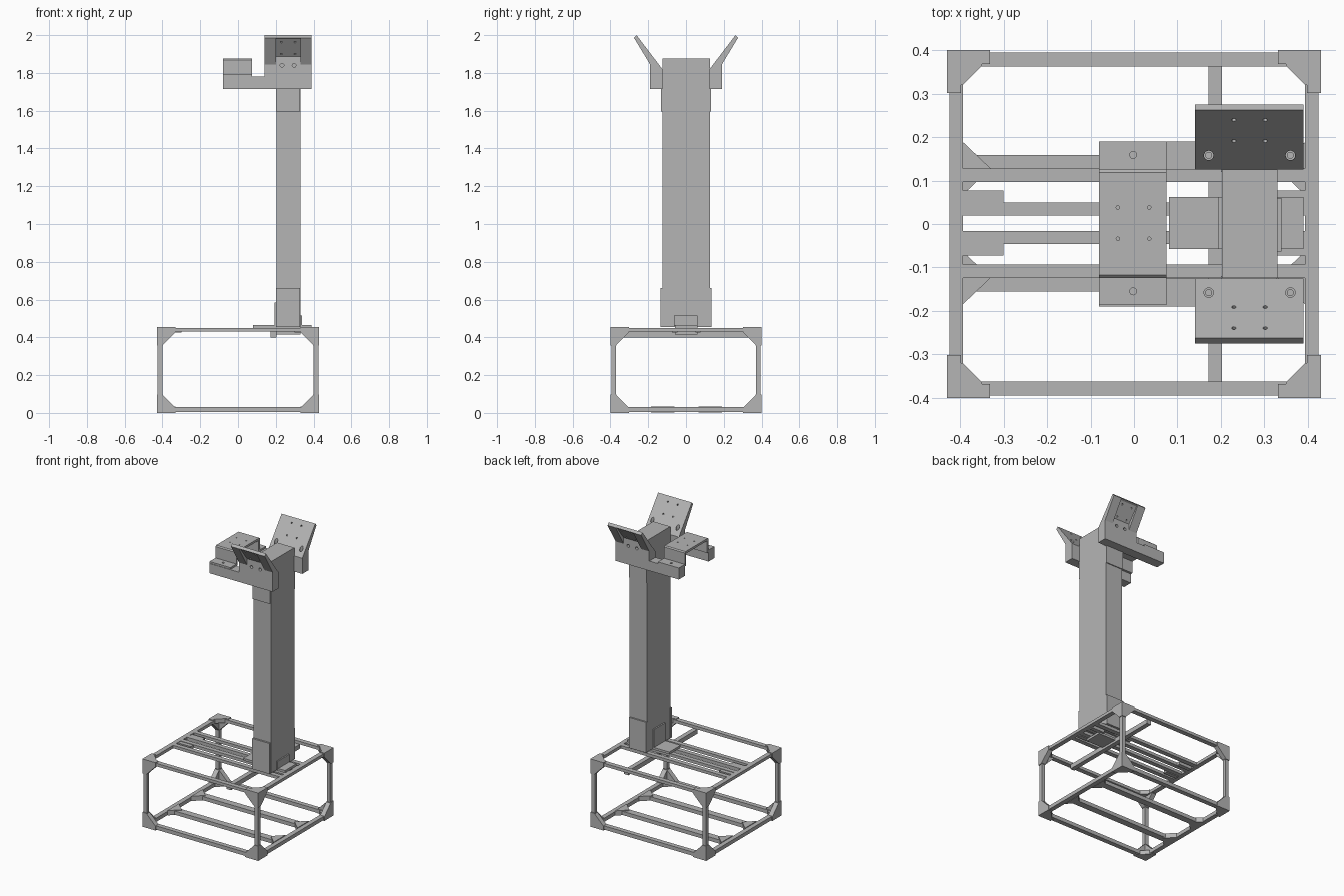
import bpy, bmesh
from mathutils import Vector

if "Cube" in bpy.data.objects:
    bpy.data.objects.remove(bpy.data.objects["Cube"], do_unlink=True)

GREY = (0.46, 0.46, 0.46, 1)
mat = bpy.data.materials.new("plain_grey")
mat.use_nodes = True
mat.diffuse_color = GREY
shader = next(n for n in mat.node_tree.nodes if n.type == "BSDF_PRINCIPLED")
shader.inputs["Base Color"].default_value = GREY


def prism(name, pts, axis, a, b):
    """Extrude a 2D outline along an axis from a to b."""
    def place(p, q):
        return {"x": (q, p[0], p[1]), "y": (p[0], q, p[1]), "z": (p[0], p[1], q)}[axis]
    bm = bmesh.new()
    face = bm.faces.new([bm.verts.new(place(p, a)) for p in pts])
    ext = bmesh.ops.extrude_face_region(bm, geom=[face])
    verts = [g for g in ext["geom"] if isinstance(g, bmesh.types.BMVert)]
    shift = Vector(place((0, 0), b - a))
    bmesh.ops.translate(bm, verts=verts, vec=shift)
    bmesh.ops.recalc_face_normals(bm, faces=bm.faces)
    mesh = bpy.data.meshes.new(name)
    bm.to_mesh(mesh)
    bm.free()
    mesh.materials.append(mat)
    ob = bpy.data.objects.new(name, mesh)
    bpy.context.collection.objects.link(ob)
    return ob


def box(name, x0, x1, y0, y1, z0, z1):
    return prism(name, [(x0, y0), (x1, y0), (x1, y1), (x0, y1)], "z", z0, z1)


def drill(ob, start, end, radius):
    """Cut a round hole between two points."""
    start, end = Vector(start), Vector(end)
    d = end - start
    bpy.ops.mesh.primitive_cylinder_add(
        vertices=16, radius=radius, depth=d.length, location=(start + end) / 2,
        rotation=d.to_track_quat("Z", "Y").to_euler())
    cutter = bpy.context.object
    cutter.hide_render = True
    cutter.data.materials.append(mat)
    mod = ob.modifiers.new("hole", "BOOLEAN")
    mod.operation, mod.solver, mod.object = "DIFFERENCE", "EXACT", cutter
    bpy.context.view_layer.objects.active = ob
    bpy.ops.object.modifier_apply(modifier=mod.name)
    bpy.data.objects.remove(cutter, do_unlink=True)


SIDES = ((1, "left"), (-1, "right"))
ENDS = ((1, "back"), (-1, "front"))
X, Y, TOP = 0.43, 0.4, 0.455

# Base frame: posts and outer rails
for sy, end in ENDS:
    for z0, z1, level in ((0.005, 0.03, "lower"), (0.43, 0.45, "upper")):
        box(f"{level}_{end}_rail", -0.425, 0.425, sy * 0.363, sy * 0.395, z0, z1)
    for sx, side in SIDES:
        box(f"{end}_{side}_post", sx * 0.4, sx * 0.425, sy * 0.37, sy * 0.395, 0.005, 0.45)
for sx, side in SIDES:
    for z0, z1, level in ((0.005, 0.03, "lower"), (0.43, 0.45, "upper")):
        box(f"{level}_{side}_rail", sx * 0.394, sx * 0.425, -0.39, 0.39, z0, z1)


# Three-way corner brackets
def gusset(u, su, v, sv, leg, web):
    shape = ((0, 0), (leg, 0), (leg, web), (web, leg), (0, leg))
    return [(u - su * p, v - sv * q) for p, q in shape]


for sx, side in SIDES:
    for sy, end in ENDS:
        for z, sz, level in ((0, -1, "lower"), (TOP, 1, "upper")):
            n = f"{level}_{end}_{side}_bracket"
            prism(n + "_face", gusset(sx * X, sx, z, sz, 0.098, 0.028),
                  "y", sy * Y, sy * (Y - 0.032))
            prism(n + "_cheek", gusset(sy * Y, sy, z, sz, 0.098, 0.028),
                  "x", sx * X, sx * (X - 0.032))
            prism(n + "_web", gusset(sx * X, sx, sy * Y, sy, 0.08, 0.036),
                  "z", z, z - sz * 0.028)

# Inner rails, with short brackets and triangular braces at their ends
box("cross_beam", 0.172, 0.203, -0.365, 0.365, 0.4, 0.43)
for sy, end in ENDS:
    def span(a, b):
        return 0.002 + sy * a, 0.002 + sy * b
    box(f"outer_deck_rail_{end}", -0.395, 0.395, *span(0.095, 0.126), 0.43, 0.45)
    box(f"inner_deck_rail_{end}", -0.395, 0.395, *span(0.018, 0.048), 0.43, 0.45)
    box(f"lower_inner_rail_{end}", -0.395, 0.395, *span(0.112, 0.157), 0.005, 0.03)
    for sx, side in SIDES:
        box(f"deck_bracket_{end}_{side}", sx * 0.3, sx * 0.395, *span(0.048, 0.075), 0.425, 0.447)
        tri = [(sx * 0.395, 0.002 + sy * 0.064), (sx * 0.395, 0.002 + sy * 0.188),
               (sx * 0.33, 0.002 + sy * 0.126)]
        prism(f"lower_brace_{end}_{side}", tri, "z", 0.003, 0.035)

# Mast with its foot and side collars
box("mast", 0.203, 0.33, -0.124, 0.126, TOP, 1.875)
box("foot_plate", 0.08, 0.39, -0.058, 0.062, 0.45, 0.465)
box("foot_under_plate", 0.2, 0.33, -0.058, 0.062, 0.415, 0.43)
box("foot_angle_tall", 0.194, 0.204, -0.058, 0.062, 0.46, 0.585)
box("foot_angle_short", 0.33, 0.339, -0.063, 0.06, 0.46, 0.515)
for sy, end in ENDS:
    box(f"lower_collar_{end}", 0.2, 0.329, sy * 0.12, sy * 0.136, TOP, 0.66)
    box(f"upper_collar_{end}", 0.2, 0.329, sy * 0.12, sy * 0.132, 1.595, 1.715)

# Head: side arms that flare into tilted, ribbed mounting plates
for sy, end in ENDS:
    arm = box(f"{end}_arm", -0.08, 0.14, sy * 0.125, sy * 0.19, 1.715, 1.78)
    rib = [(0.125, 1.715), (0.19, 1.715), (0.19, 1.845), (0.275, 1.985),
           (0.262, 2.0), (0.125, 1.82)]
    pan = rib[:2] + [(0.19, 1.887), (0.262, 1.98), (0.275, 1.985)] + rib[4:]
    for part, pts, x0, x1 in (("outer_rib", rib, 0.33, 0.39), ("inner_rib", rib, 0.14, 0.2),
                              ("recessed_panel", pan, 0.2, 0.33)):
        ob = prism(f"{end}_mount_{part}", [(sy * y, z) for y, z in pts], "x", x0, x1)
        if pts is rib:
            # Counterbored bolt holes
            cx = 0.172 if x0 < 0.2 else 0.36
            drill(ob, (cx, sy * 0.158, 1.82), (cx, sy * 0.158, 2.0), 0.011)
            drill(ob, (cx, sy * 0.158, 1.74), (cx, sy * 0.158, 1.9), 0.007)
        else:
            for cx in (0.23, 0.302):
                for y, z in ((0.192, 1.906), (0.24, 1.97)):
                    drill(ob, (cx, sy * (y - 0.04), z + 0.03),
                          (cx, sy * (y + 0.016), z - 0.012), 0.005)
            for cx in (0.233, 0.297):
                drill(ob, (cx, sy * 0.16, 1.84), (cx, sy * 0.22, 1.84), 0.01)

# Raised bridge joining the two arms
BRIDGE = [(-0.187, 1.778), (-0.187, 1.792), (-0.124, 1.792), (-0.124, 1.868), (-0.117, 1.875),
          (0.119, 1.875), (0.126, 1.868), (0.126, 1.792), (0.19, 1.792), (0.19, 1.778),
          (0.112, 1.778), (0.112, 1.86), (-0.11, 1.86), (-0.11, 1.778)]
bridge = prism("bridge", BRIDGE, "x", -0.08, 0.075)
for y in (-0.155, 0.159):
    drill(bridge, (-0.002, y, 1.77), (-0.002, y, 1.81), 0.008)
for x in (-0.037, 0.035):
    for y in (-0.034, 0.038):
        drill(bridge, (x, y, 1.85), (x, y, 1.89), 0.004)
